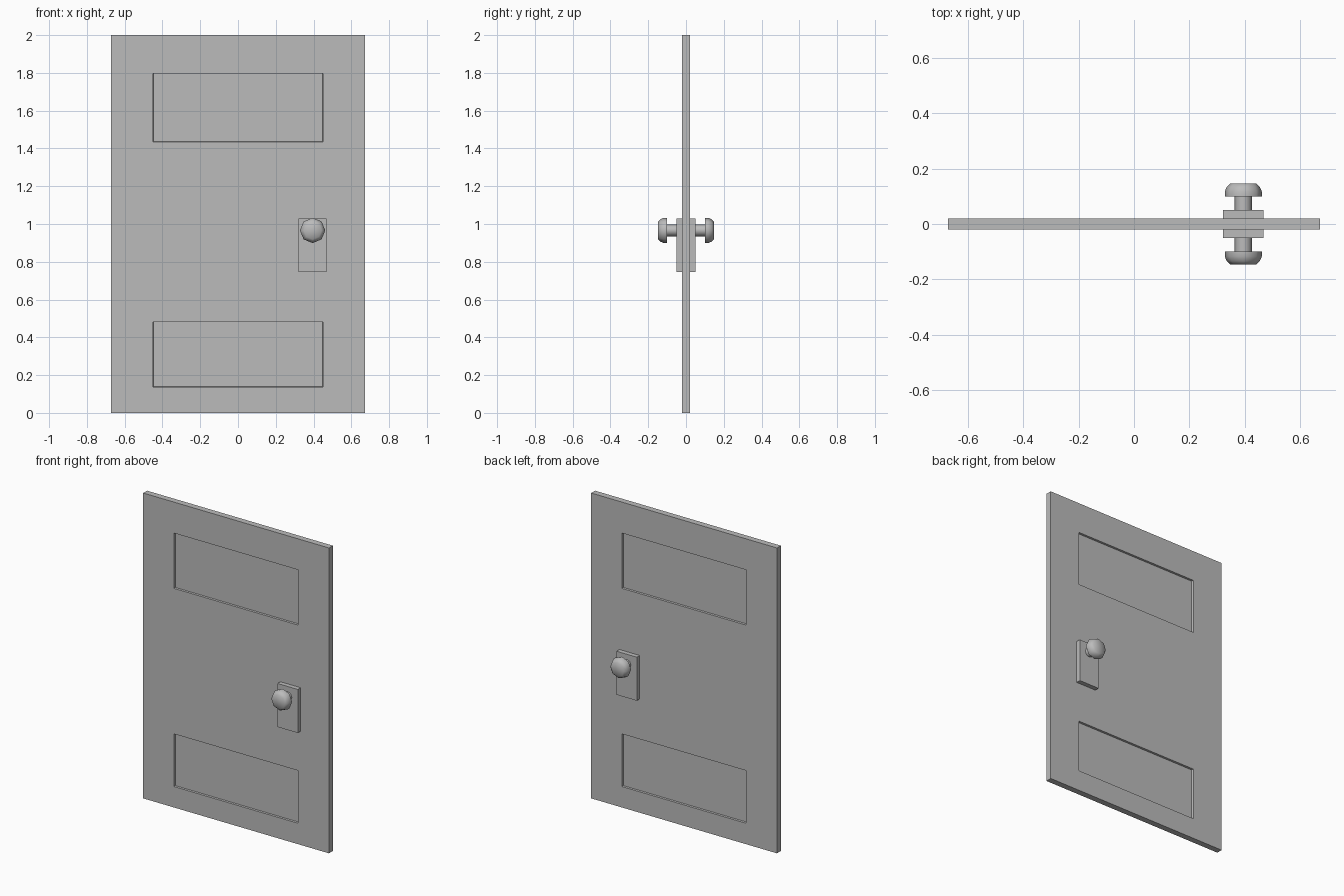
import bpy, bmesh
from math import cos, sin, pi, radians
from mathutils import Matrix, Vector

cube = bpy.data.objects.get("Cube")
if cube:
    bpy.data.objects.remove(cube, do_unlink=True)

grey = bpy.data.materials.new("plain_grey")
grey.use_nodes = True
COLOUR = (0.5, 0.5, 0.5, 1)
grey.diffuse_color = COLOUR
grey.node_tree.nodes["Principled BSDF"].inputs["Base Color"].default_value = COLOUR


def finish(bm, name):
    bmesh.ops.recalc_face_normals(bm, faces=bm.faces)
    mesh = bpy.data.meshes.new(name)
    bm.to_mesh(mesh)
    bm.free()
    mesh.materials.append(grey)
    obj = bpy.data.objects.new(name, mesh)
    bpy.context.collection.objects.link(obj)
    return obj


def box(bm, size, centre):
    bmesh.ops.create_cube(bm, size=1, matrix=Matrix.Translation(centre) @ Matrix.Diagonal((*size, 1)))


# Door leaf, with panels sunk into both faces
PANEL_X = 0.45
PANELS = [(0.137, 0.482), (1.435, 1.797)]
bm = bmesh.new()
box(bm, (1.346, 0.04, 2), (0, 0, 1))
cuts = [((x, 0, 0), (1, 0, 0)) for x in (-PANEL_X, PANEL_X)]
cuts += [((0, 0, z), (0, 0, 1)) for span in PANELS for z in span]
for point, normal in cuts:
    bmesh.ops.bisect_plane(bm, geom=bm.verts[:] + bm.edges[:] + bm.faces[:],
                           plane_co=point, plane_no=normal)


def is_panel(face):
    c = face.calc_center_median()
    return (abs(face.normal.y) > 0.9 and abs(c.x) < PANEL_X
            and any(low < c.z < high for low, high in PANELS))


bm.normal_update()
bmesh.ops.inset_individual(bm, faces=[f for f in bm.faces if is_panel(f)],
                           thickness=0.002, depth=-0.013)
finish(bm, "door_leaf")

# Knob hardware, the same on both sides
KNOB_X, KNOB_Z, SIDES = 0.395, 0.966, 8
NECK = [(0.031, 0.049), (0.031, 0.102)]
KNOB = [(0, 0.1), (0.067, 0.1), (0.067, 0.117), (0.06, 0.134), (0.047, 0.147), (0, 0.147)]


def turned(name, profile, side):
    """Revolve (radius, distance) points about the knob axis."""
    bm = bmesh.new()
    verts = [bm.verts.new((KNOB_X + r, side * d, KNOB_Z)) for r, d in profile]
    edges = [bm.edges.new(pair) for pair in zip(verts, verts[1:])]
    bmesh.ops.spin(bm, geom=verts + edges, cent=(KNOB_X, 0, KNOB_Z), axis=(0, 1, 0),
                   angle=2 * pi, steps=SIDES, use_duplicate=False)
    bmesh.ops.remove_doubles(bm, verts=bm.verts, dist=0.0005)
    obj = finish(bm, name)
    bpy.ops.object.select_all(action="DESELECT")
    obj.select_set(True)
    bpy.context.view_layer.objects.active = obj
    bpy.ops.object.shade_smooth_by_angle(angle=radians(50))


for label, side in (("front", -1), ("back", 1)):
    bm = bmesh.new()
    box(bm, (0.147, 0.031, 0.285), (KNOB_X, side * 0.0345, 0.8875))
    finish(bm, label + "_plate")
    turned(label + "_neck", NECK, side)
    turned(label + "_knob", KNOB, side)
